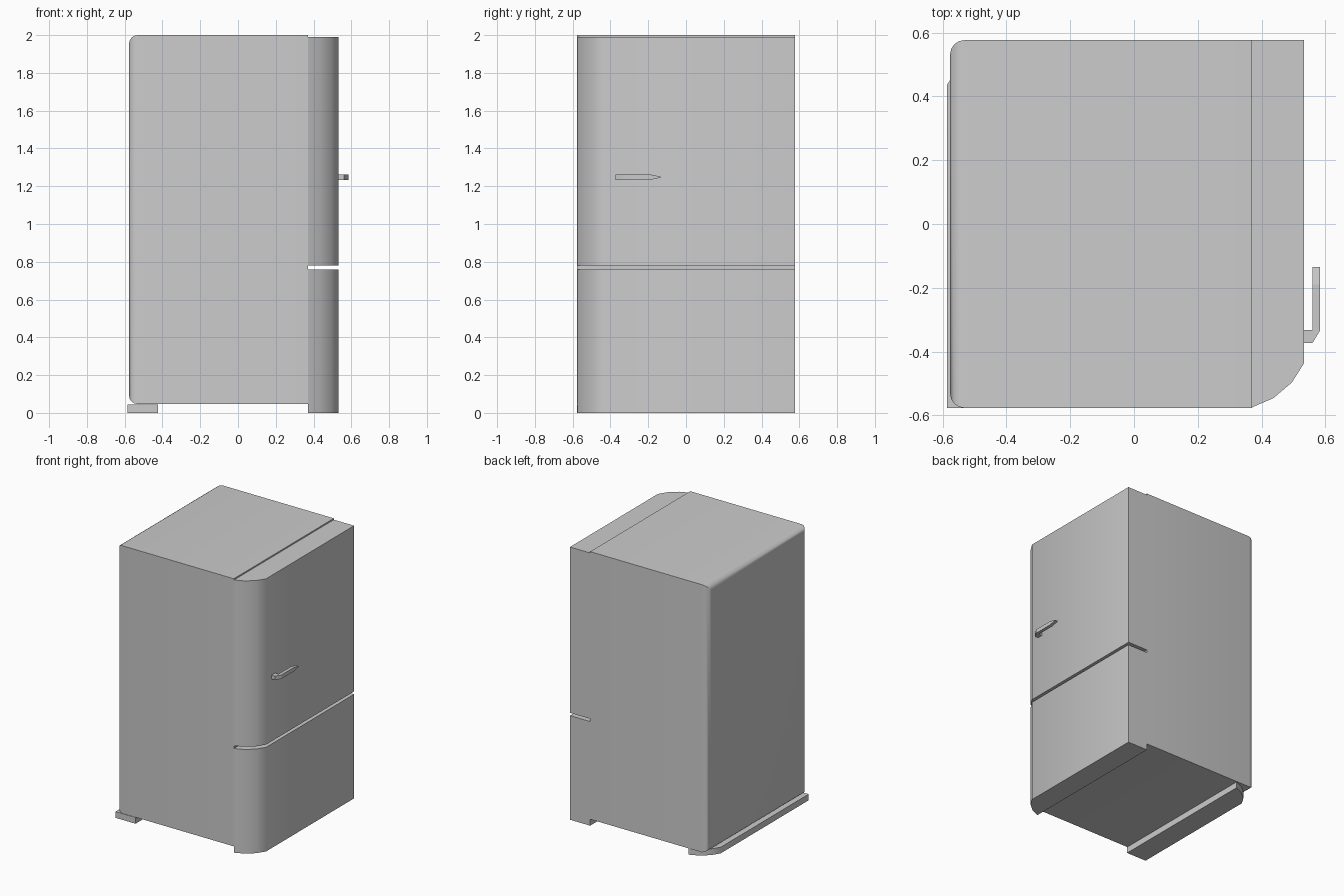
import bpy, bmesh, math

if "Cube" in bpy.data.objects:
    bpy.data.objects.remove(bpy.data.objects["Cube"])


def finish(name, bm, smooth=None):
    bmesh.ops.recalc_face_normals(bm, faces=bm.faces)
    me = bpy.data.meshes.new(name)
    bm.to_mesh(me)
    bm.free()
    ob = bpy.data.objects.new(name, me)
    bpy.context.collection.objects.link(ob)
    if smooth:
        bpy.ops.object.select_all(action='DESELECT')
        ob.select_set(True)
        bpy.context.view_layer.objects.active = ob
        bpy.ops.object.shade_smooth_by_angle(angle=math.radians(smooth))
    return ob


def prism(name, outline, z0, z1, smooth=None):
    bm = bmesh.new()
    face = bm.faces.new([bm.verts.new((x, y, z0)) for x, y in outline])
    ext = bmesh.ops.extrude_face_region(bm, geom=[face])
    top = [v for v in ext['geom'] if isinstance(v, bmesh.types.BMVert)]
    bmesh.ops.translate(bm, verts=top, vec=(0, 0, z1 - z0))
    return finish(name, bm, smooth)


# Cabinet: box whose back face has rounded edges
bm = bmesh.new()
bmesh.ops.create_cube(bm, size=1)
for v in bm.verts:
    v.co.x = 0.37 if v.co.x > 0 else -0.577
    v.co.y *= 1.154
    v.co.z = 2.0 if v.co.z > 0 else 0.047
back_edges = [e for e in bm.edges if all(v.co.x < 0 for v in e.verts)]
bmesh.ops.bevel(bm, geom=back_edges, offset=0.046, segments=4,
                profile=0.5, affect='EDGES')
finish("cabinet", bm, 35)

# Doors share an outline with one rounded corner
door = [(0.37, -0.575), (0.437, -0.546), (0.495, -0.497), (0.533, -0.437),
        (0.533, 0.577), (0.37, 0.577)]
prism("lower_door", door, 0.045, 0.76, 35)
prism("upper_door", door, 0.78, 1.99, 35)

# Plinths: front one under the doors, back one turned half round
prism("front_plinth", door, 0.0, 0.045, 35)
prism("back_plinth", [(-x - 0.053, -y) for x, y in door], 0.0, 0.045, 35)

# Handle: sections (inner xy, outer xy, half height) joined into one bar
sections = [((0.533, -0.333), (0.533, -0.373), 0.014),
            ((0.56, -0.333), (0.56, -0.373), 0.014),
            ((0.56, -0.333), (0.584, -0.333), 0.014),
            ((0.56, -0.19), (0.584, -0.19), 0.014),
            ((0.56, -0.135), (0.584, -0.135), 0.003)]
bm = bmesh.new()
rings = []
for (ix, iy), (ox, oy), h in sections:
    rings.append([bm.verts.new((x, y, 1.248 + z)) for x, y, z in
                  ((ix, iy, -h), (ox, oy, -h), (ox, oy, h), (ix, iy, h))])
for a, b in zip(rings, rings[1:]):
    for i in range(4):
        j = (i + 1) % 4
        bm.faces.new((a[i], a[j], b[j], b[i]))
bm.faces.new(rings[0])
bm.faces.new(rings[-1])
bmesh.ops.remove_doubles(bm, verts=bm.verts, dist=1e-4)
finish("handle", bm)
